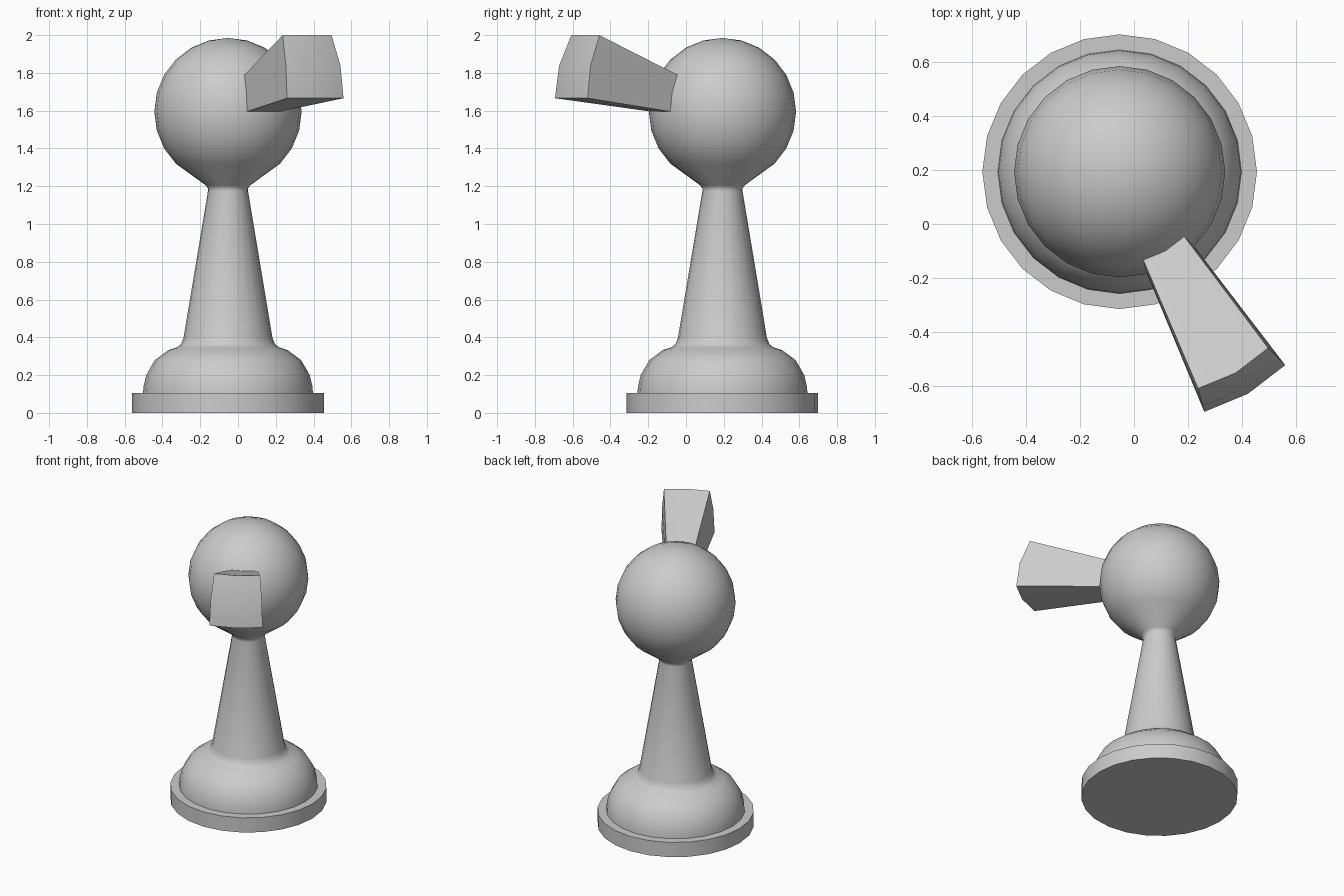
import bpy, bmesh
from math import sin, cos, radians, pi
from mathutils import Matrix, Vector

if "Cube" in bpy.data.objects:
    bpy.data.objects.remove(bpy.data.objects["Cube"])

CX, CY, SEG = -0.053, 0.193, 24
HEAD_Z, HEAD_R = 1.595, 0.39


def finish(bm, name, angle):
    bmesh.ops.recalc_face_normals(bm, faces=bm.faces)
    me = bpy.data.meshes.new(name)
    bm.to_mesh(me)
    bm.free()
    ob = bpy.data.objects.new(name, me)
    ob.location = (CX, CY, 0)
    bpy.context.collection.objects.link(ob)
    bpy.ops.object.select_all(action='DESELECT')
    bpy.context.view_layer.objects.active = ob
    ob.select_set(True)
    bpy.ops.object.shade_smooth_by_angle(angle=radians(angle))
    return ob


def lathe(name, profile, angle=40):
    bm = bmesh.new()
    vs = [bm.verts.new((r, 0, z)) for r, z in profile]
    es = [bm.edges.new(p) for p in zip(vs, vs[1:])]
    bmesh.ops.spin(bm, geom=vs + es, axis=(0, 0, 1), cent=(0, 0, 0),
                   angle=2 * pi, steps=SEG, use_merge=True)
    bmesh.ops.remove_doubles(bm, verts=bm.verts, dist=1e-4)
    return finish(bm, name, angle)


def on_head(az, el):
    a, e = radians(az), radians(el)
    return Vector((HEAD_R * cos(e) * cos(a), HEAD_R * cos(e) * sin(a),
                   HEAD_Z + HEAD_R * sin(e)))


# round base plate
bm = bmesh.new()
bmesh.ops.create_cone(bm, cap_ends=True, segments=SEG, radius1=0.507, radius2=0.507,
                      depth=0.105, matrix=Matrix.Translation((0, 0, 0.0525)))
finish(bm, "base_plate", 30)

# domed foot, tapered stem and ball head in one turned profile
foot = [(0, 0.105), (0.45, 0.105), (0.447, 0.14), (0.433, 0.2), (0.387, 0.28),
        (0.315, 0.333), (0.27, 0.347), (0.248, 0.365), (0.235, 0.4)]
stem = [(0.106, 1.175), (0.107, 1.19), (0.118, 1.205)]
head = [(HEAD_R * cos(radians(e)), HEAD_Z + HEAD_R * sin(radians(e)))
        for e in range(-45, 91, 15)]
lathe("turned_body", foot + stem + head)

# flared nose: 2x2 patch of the head, pushed outward and enlarged
bm = bmesh.new()
grid = [[bm.verts.new(on_head(az, el)) for az in (-75, -60, -45)] for el in (0, 15, 30)]
for i in range(2):
    for j in range(2):
        bm.faces.new((grid[i][j], grid[i][j + 1], grid[i + 1][j + 1], grid[i + 1][j]))
inner = bm.faces[:]
new = bmesh.ops.extrude_face_region(bm, geom=inner, use_keep_orig=True)["geom"]
out = Vector((cos(radians(-60)), sin(radians(-60)), 0))
for v in [g for g in new if isinstance(g, bmesh.types.BMVert)]:
    p = Vector((v.co.x, v.co.y, v.co.z - HEAD_Z)) * 1.71
    v.co = p + out * 0.28 + Vector((0, 0, 1.666))
finish(bm, "nose", 35)
